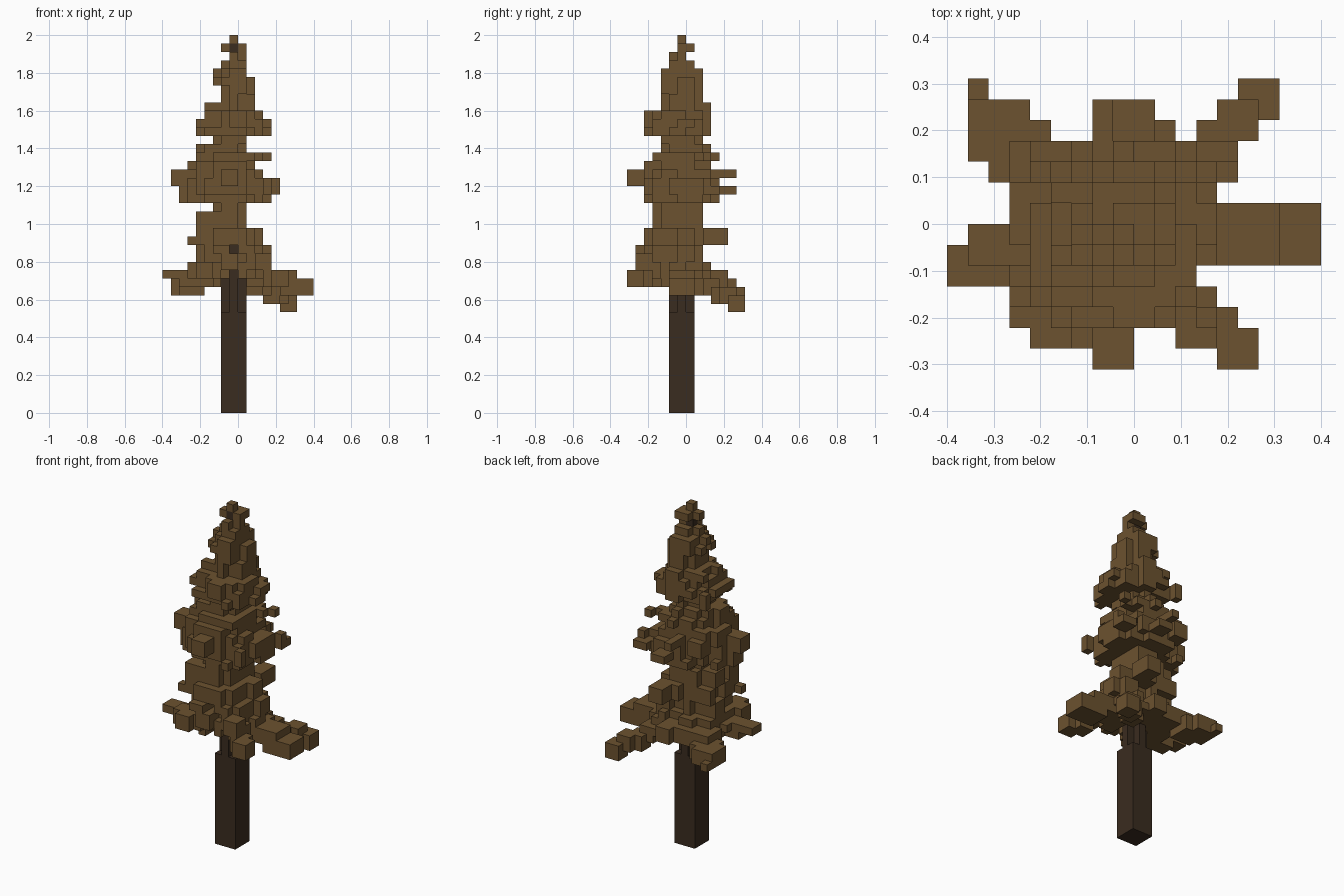
import bpy
import bmesh
import random
from mathutils import Vector

random.seed(11)
UNIT = 2 / 45                      # edge of one cube
OFFSET = Vector((-0.0222, -0.0222, UNIT / 2))
SIDES = [Vector(s) for s in ((1, 0, 0), (-1, 0, 0), (0, 1, 0),
                             (0, -1, 0), (0, 0, 1), (0, 0, -1))]

cube = bpy.data.objects.get("Cube")
if cube:
    bpy.data.objects.remove(cube, do_unlink=True)


def make_material(name, colour):
    mat = bpy.data.materials.new(name)
    mat.use_nodes = True
    mat.diffuse_color = (*colour, 1)
    for node in mat.node_tree.nodes:
        if node.type == 'BSDF_PRINCIPLED':
            node.inputs["Base Color"].default_value = (*colour, 1)
    return mat


def sign(v):
    return (v > 0) - (v < 0)


def block(x0, x1, y0, y1, z0, z1):
    """All cells in a box, both ends included."""
    return {(x, y, z) for x in range(x0, x1 + 1)
            for y in range(y0, y1 + 1) for z in range(z0, z1 + 1)}


def build_cells(name, cells, solid, mat):
    """Turn grid cells into a mesh that keeps only the exposed faces."""
    bm = bmesh.new()
    for cell in sorted(cells):
        for side in SIDES:
            if tuple(int(c + s) for c, s in zip(cell, side)) in solid:
                continue
            u = Vector((side.y, side.z, side.x))
            v = side.cross(u)
            centre = Vector(cell) + side / 2
            corners = [centre + (u * p + v * q) / 2
                       for p, q in ((-1, -1), (1, -1), (1, 1), (-1, 1))]
            bm.faces.new([bm.verts.new(c * UNIT + OFFSET) for c in corners])
    bmesh.ops.remove_doubles(bm, verts=bm.verts, dist=UNIT / 100)
    mesh = bpy.data.meshes.new(name)
    bm.to_mesh(mesh)
    bm.free()
    mesh.materials.append(mat)
    obj = bpy.data.objects.new(name, mesh)
    bpy.context.collection.objects.link(obj)


# Trunk: square post, then a cross-shaped neck, then a thin core
trunk = block(-1, 1, -1, 1, 0, 11)
trunk |= block(-1, 1, 0, 0, 12, 15) | block(0, 0, -1, 1, 12, 16)
trunk |= block(0, 0, 0, 0, 12, 43)

# Foliage layers: top layer, then reach to right, left, front and back
LAYERS = [
    (43, 1, 1, 0, 1), (42, 0, 1, 1, 0), (41, 1, 1, 1, 1), (40, 2, 2, 2, 2),
    (38, 1, 2, 2, 2), (36, 3, 2, 2, 3), (35, 3, 3, 4, 3), (34, 4, 4, 4, 3),
    (32, 2, 1, 3, 2), (31, 4, 1, 3, 3), (30, 4, 3, 4, 4), (29, 5, 2, 4, 4),
    (28, 5, 3, 4, 4), (27, 5, 4, 4, 4), (26, 5, 4, 4, 4), (24, 3, 1, 4, 2),
    (23, 4, 1, 4, 2), (21, 4, 3, 4, 3), (19, 4, 4, 5, 2), (18, 4, 4, 4, 2),
    (17, 5, 4, 4, 3), (16, 5, 4, 4, 4), (15, 5, 4, 4, 4)]

clump = {}
leaves = {(0, 0, 44)}
for i, (top, right, left, front, back) in enumerate(LAYERS):
    bottom = LAYERS[i + 1][0] + 1 if i + 1 < len(LAYERS) else top
    for x, y, z in sorted(block(-right, left, -front, back, bottom, top)):
        ex = abs(x) / ((left if x > 0 else right) + 0.5)
        ey = abs(y) / ((back if y > 0 else front) + 0.5)
        # Ragged rim, removed in small clumps
        keep = clump.setdefault((x // 2, y // 2, z // 2), random.random())
        if ex ** 2.3 + ey ** 2.3 < 0.5 + 0.6 * keep:
            leaves.add((x, y, z))


def bough(x, y, z, rise, wide, thick):
    """Stepped branch that droops outward to a tip."""
    steps = max(abs(x), abs(y))
    for step in range(steps // 3, steps + 1):
        t = step / steps
        px, py = round(x * t), round(y * t)
        pz = round(z + rise * (1 - t))
        for d in range(wide):
            for e in range(wide):
                for f in range(thick):
                    leaves.add((px - sign(x) * d, py - sign(y) * e, pz + f))


# Long lower boughs
bough(9, 1, 14, 3, 3, 2)
bough(7, 7, 12, 4, 2, 2)
bough(-7, 6, 14, 2, 3, 2)
bough(-7, 7, 14, 2, 1, 1)
bough(-8, -2, 16, 0, 2, 1)
bough(-6, -2, 15, 1, 2, 2)
bough(6, -6, 15, 2, 2, 2)
bough(-4, -5, 16, 1, 2, 2)
bough(-5, -4, 16, 1, 2, 2)
bough(4, -5, 17, 1, 2, 2)
bough(-1, -5, 17, 1, 2, 2)
bough(1, 5, 15, 1, 2, 2)

# Middle boughs
bough(-1, -6, 27, 0, 2, 2)
bough(-7, -1, 27, 0, 2, 2)
bough(-6, -1, 25, 0, 2, 2)
bough(-4, 4, 27, 1, 2, 2)
bough(4, -4, 26, 1, 1, 2)
bough(5, 4, 26, 0, 2, 1)
bough(5, 3, 26, 1, 1, 2)
bough(4, 3, 30, 0, 1, 1)
bough(-1, 6, 28, 0, 1, 1)
bough(1, 6, 26, 0, 2, 1)
bough(2, 5, 20, 0, 2, 2)
bough(-5, -3, 20, 0, 1, 1)
leaves |= block(-4, -3, -3, -2, 20, 23)

# Upper tufts
bough(-4, 3, 33, 0, 1, 2)
bough(4, -2, 33, 0, 1, 2)
bough(-2, 1, 39, 0, 1, 1)

# Open arch under the foliage at the front of the trunk
leaves -= block(-1, 1, -6, -1, 14, 15) | block(0, 0, -6, -1, 16, 16)
# Small gaps where the core shows, and a shaft through the lower boughs
leaves -= block(0, 0, -6, -1, 19, 19) | block(0, 0, -2, -1, 43, 43)
leaves -= block(4, 4, -2, -2, 14, 35)

leaves -= trunk
solid = leaves | trunk
build_cells("trunk", trunk, solid,
            make_material("dark bark", (0.042, 0.025, 0.014)))
build_cells("foliage", leaves, solid,
            make_material("brown needles", (0.15, 0.084, 0.029)))
